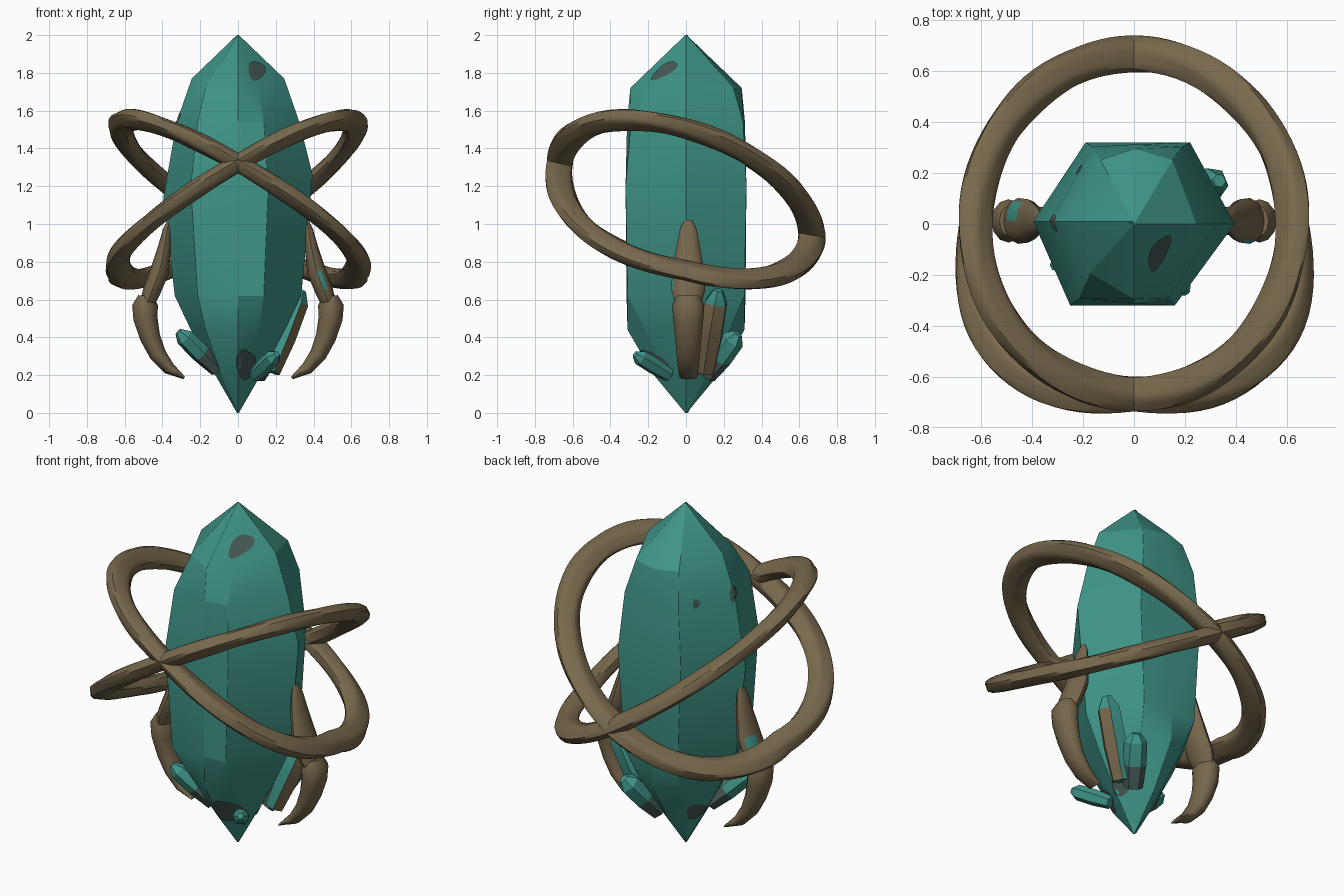
import bpy, bmesh, math
from mathutils import Vector
from mathutils.bvhtree import BVHTree

cube = bpy.data.objects.get("Cube")
if cube:
    bpy.data.objects.remove(cube, do_unlink=True)


def make_material(name, color):
    m = bpy.data.materials.new(name)
    m.use_nodes = True
    m.diffuse_color = (*color, 1)
    bsdf = m.node_tree.nodes["Principled BSDF"]
    bsdf.inputs["Base Color"].default_value = (*color, 1)
    bsdf.inputs["Roughness"].default_value = 0.8
    return m


TEAL = make_material("teal crystal", (0.05, 0.30, 0.245))
WOOD = make_material("brown wood", (0.19, 0.142, 0.074))
HORN = make_material("brown horn", (0.182, 0.134, 0.071))
DARK = make_material("dark stain", (0.062, 0.1, 0.09))


def finish(name, bm, mats, angle=None):
    bmesh.ops.recalc_face_normals(bm, faces=bm.faces)
    mesh = bpy.data.meshes.new(name)
    bm.to_mesh(mesh)
    bm.free()
    for m in mats:
        mesh.materials.append(m)
    ob = bpy.data.objects.new(name, mesh)
    bpy.context.collection.objects.link(ob)
    if angle:
        bpy.ops.object.select_all(action="DESELECT")
        ob.select_set(True)
        bpy.context.view_layer.objects.active = ob
        bpy.ops.object.shade_smooth_by_angle(angle=math.radians(angle))
    return ob


def loft(sections, closed=False):
    """Skin a list of equally long point loops, capped unless closed."""
    bm = bmesh.new()
    rings = [[bm.verts.new(p) for p in s] for s in sections]
    n = len(rings[0])
    pairs = list(zip(rings, rings[1:]))
    if closed:
        pairs.append((rings[-1], rings[0]))
    for a, b in pairs:
        for i in range(n):
            j = (i + 1) % n
            bm.faces.new((a[i], a[j], b[j], b[i]))
    if not closed:
        bm.faces.new(rings[0])
        bm.faces.new(rings[-1])
    bmesh.ops.recalc_face_normals(bm, faces=bm.faces)
    return bm


# Main crystal: six-sided column whose ends turn into ridged points
# Each level: z, side x, corner x, middle y, front corner pull, back corner pull, side skew in z
levels = [(0.0, 0.005, 0.003, 0.004, 1, 1, 0), (0.2, 0.12, 0.07, 0.17, 0.6, 0.65, 0),
          (0.44, 0.25, 0.14, 0.31, 0.7, 0.75, 0), (0.62, 0.335, 0.175, 0.315, 0.98, 0.98, 0),
          (1.2, 0.395, 0.205, 0.32, 1, 1, 0.06), (1.54, 0.325, 0.175, 0.312, 0.93, 0.97, 0),
          (1.72, 0.245, 0.14, 0.295, 0.65, 0.85, 0), (2.0, 0.005, 0.003, 0.004, 1, 1, 0)]
sections = []
for z, sx, cx, cy, front, back, skew in levels:
    lean = 0.22 * cx
    rise = 0.05 if 1.6 < z < 1.9 else 0
    sections.append([Vector(p) for p in (
        (sx, 0, z + rise + skew), (cx + lean / 3, cy * back, z), (0, cy, z),
        (lean / 3 - cx, cy * back, z), (-sx, 0.01, z + rise - skew),
        (-cx - lean, -cy * front, z), (0, -cy, z), (cx - lean, -cy * front, z))])
bm = loft(sections)
surface = BVHTree.FromBMesh(bm)
crystal = finish("main_crystal", bm, [TEAL], 25)
bevel = crystal.modifiers.new("soft edges", "BEVEL")
bevel.width = 0.012
bevel.segments = 2


# Stains: thin plates laid on the crystal surface
def stain(name, origin, direction, half_width, half_height):
    d = Vector(direction).normalized()
    side = d.cross(Vector((0, 0, 1)))
    bm = bmesh.new()

    def drop(u, v):
        hit, normal, _, _ = surface.ray_cast(Vector(origin) + side * u + Vector((0, 0, v)), d)
        return bm.verts.new(hit + normal * 0.005) if hit else None

    n = 14
    loops = []
    for k in (0.05, 0.5, 1):
        loops.append([])
        for i in range(n):
            t = math.tau * i / n
            w = k * (1 + 0.12 * math.sin(3 * t + 1))
            loops[-1].append(drop(half_width * w * math.cos(t), half_height * w * math.sin(t)))
    for a, b in zip(loops, loops[1:]):
        for i in range(n):
            quad = (a[i], a[i - 1], b[i - 1], b[i])
            if all(quad):
                bm.faces.new(quad)
    if all(loops[0]):
        bm.faces.new(loops[0])
    finish(name, bm, [DARK])


stain("upper_front_stain", (0.095, -1, 1.81), (0, 1, 0), 0.045, 0.05)
stain("lower_front_stain", (0.04, -1, 0.26), (0, 1, 0), 0.05, 0.08)
stain("back_spot", (-1, 1, 1.54), (1, -1, 0), 0.02, 0.025)
stain("side_spot", (-1.15, 0.85, 1.55), (1, -1, 0), 0.02, 0.04)
stain("lower_back_stain", (-1.02, 0.98, 0.24), (1, -1, 0), 0.055, 0.055)
stain("shard_root_stain", (1.03, 0.97, 0.27), (-1, -1, 0), 0.07, 0.08)


# Wooden rings: flattened grooved hoops, mirrored so that they cross front and back
def hoop(name, s):
    slope = Vector((-0.605 * s, -0.285, 0))
    normal = Vector((-slope.x, -slope.y, 1)).normalized()

    def center(t):
        x, y = 0.622 * math.cos(t), 0.665 * math.sin(t)
        bulge = max(0, math.cos(t) * s) * max(0, -math.sin(t))
        x += 0.15 * bulge * s
        y -= 0.1 * bulge
        return Vector((x, y, 1.13 + slope.x * x + slope.y * y))

    sections, n, m = [], 96, 20
    for i in range(n):
        t = math.tau * i / n
        tangent = (center(t + 0.01) - center(t - 0.01)).normalized()
        out = tangent.cross(normal).normalized()
        loop = []
        for k in range(m):
            a = math.tau * k / m
            r = 1 + 0.07 * math.cos(5 * a + 4 * t) + 0.03 * math.sin(9 * t)
            loop.append(center(t) + out * 0.07 * r * math.cos(a) + normal * 0.046 * r * math.sin(a))
        sections.append(loop)
    finish(name, loft(sections, closed=True), [WOOD], 40)


hoop("ring_left_down", 1)
hoop("ring_right_down", -1)


# Claws: each is a straight spike above and a hooked talon below, (x, z, half width, half depth)
def horn(name, s, path):
    sections = []
    for i, (x, z, w, d) in enumerate(path):
        a, b = path[max(i - 1, 0)], path[min(i + 1, len(path) - 1)]
        across = Vector((a[1] - b[1], 0, b[0] - a[0])).normalized()
        loop = []
        for k in range(12):
            t = math.tau * k / 12
            p = Vector((x, 0.012, z)) + across * w * math.cos(t) + Vector((0, d * math.sin(t), 0))
            loop.append(Vector((p.x * s, p.y, p.z)))
        sections.append(loop)
    bm = loft(sections)
    # Crystal growth shows through on the back of the right spike and the front of the left one
    for f in bm.faces:
        c = f.calc_center_median()
        on_right = c.x < -0.45 and 0.03 < c.y < 0.08
        on_left = c.x > 0.435 and c.y < -0.06
        if 0.65 < c.z < 0.75 and (on_right or on_left):
            f.material_index = 1
    finish(name, bm, [HORN, TEAL], 45)


spike = [(0.365, 1.02, 0.008, 0.02), (0.375, 0.97, 0.022, 0.045), (0.39, 0.87, 0.036, 0.064),
         (0.415, 0.75, 0.05, 0.085), (0.455, 0.65, 0.048, 0.09), (0.48, 0.58, 0.04, 0.07)]
talon = [(0.488, 0.62, 0.04, 0.06), (0.492, 0.57, 0.068, 0.085), (0.49, 0.5, 0.064, 0.08),
         (0.465, 0.4, 0.054, 0.07), (0.425, 0.31, 0.045, 0.062), (0.365, 0.235, 0.033, 0.055),
         (0.285, 0.185, 0.008, 0.045)]
for side, s in (("left", 1), ("right", -1)):
    horn(side + "_claw_spike", s, spike)
    horn(side + "_claw_talon", s, talon)


# Small crystals growing out of the base, some with a dark root or a brown outer face
def shard(name, base, tip, radius, root=0, brown_side=False):
    base, tip = Vector(base), Vector(tip)
    turn = (tip - base).to_track_quat("Z", "Y")
    sections = []
    for f, r in ((0, 0.8), (0.42, 1), (0.85, 0.95), (1, 0.4)):
        c = base.lerp(tip, f)
        sections.append([c + turn @ Vector((math.cos(k * math.tau / 6), math.sin(k * math.tau / 6), 0))
                         * radius * r for k in range(6)])
    bm = loft(sections)
    for f in bm.faces:
        c = f.calc_center_median()
        if (c - base).dot(tip - base) < root * (tip - base).length_squared:
            f.material_index = 1
        elif brown_side and f.normal.x > 0.6 and c.z < 0.6:
            f.material_index = 2
    finish(name, bm, [TEAL, DARK, HORN], 25)


shard("front_right_shard", (-0.11, -0.07, 0.23), (-0.315, -0.165, 0.43), 0.052, root=0.4)
shard("front_left_shard", (0.09, -0.09, 0.2), (0.205, -0.27, 0.31), 0.045)
shard("tall_left_shard", (0.17, 0.1, 0.22), (0.335, 0.17, 0.65), 0.068, brown_side=True)
shard("back_left_shard", (0.1, 0.11, 0.2), (0.215, 0.275, 0.42), 0.065, root=0.4)
